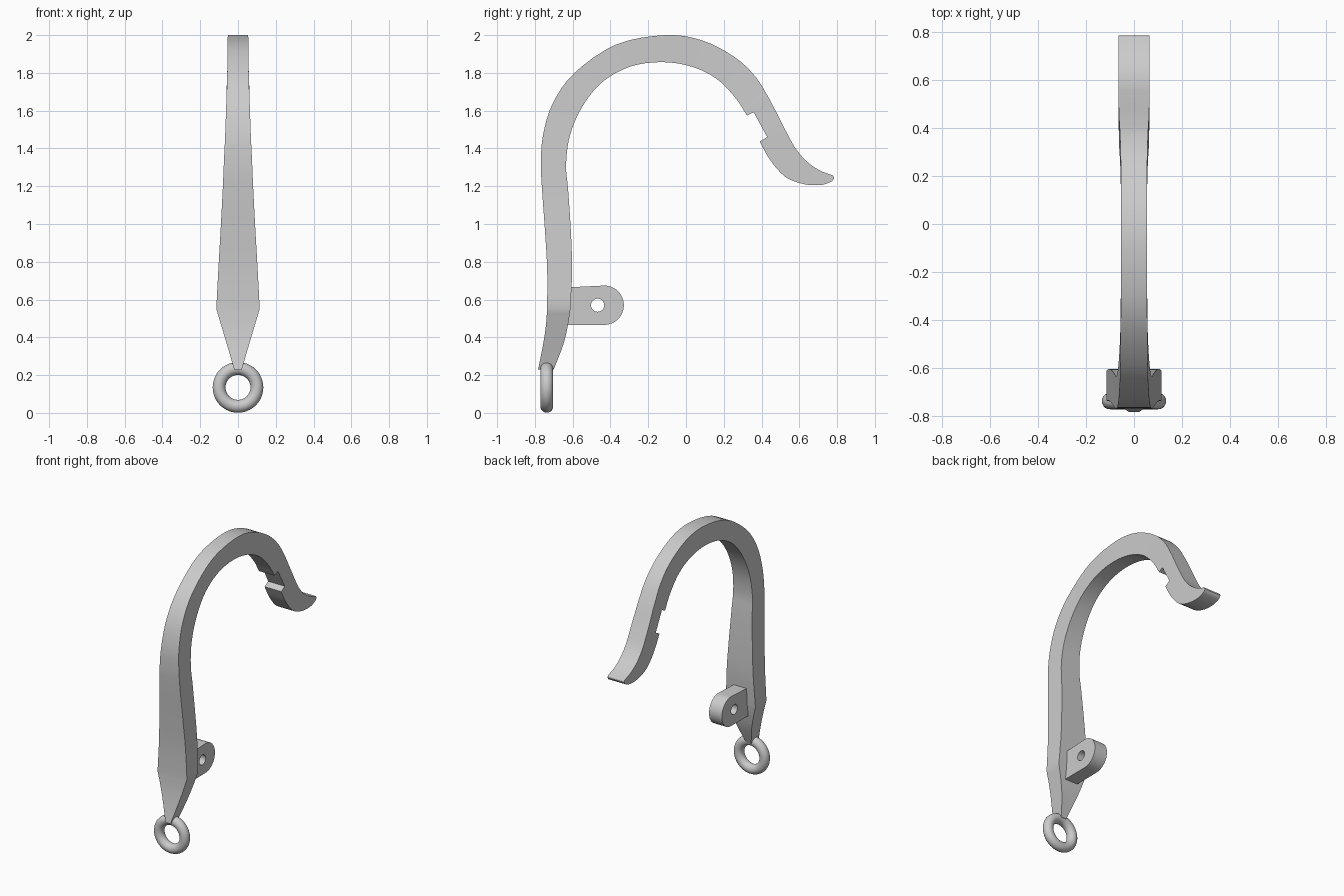
import bpy, bmesh, math
from mathutils import Vector

if "Cube" in bpy.data.objects:
    bpy.data.objects.remove(bpy.data.objects["Cube"])


def finish(obj, angle=30):
    bm = bmesh.new()
    bm.from_mesh(obj.data)
    bmesh.ops.remove_doubles(bm, verts=bm.verts, dist=1e-5)
    bmesh.ops.recalc_face_normals(bm, faces=bm.faces)
    bm.to_mesh(obj.data)
    bm.free()
    bpy.ops.object.select_all(action='DESELECT')
    obj.select_set(True)
    bpy.context.view_layer.objects.active = obj
    bpy.ops.object.shade_smooth_by_angle(angle=math.radians(angle))


def smooth(points, steps):
    """Catmull-Rom resampling with open ends."""
    p = [Vector(q) for q in points]
    p = [2 * p[0] - p[1]] + p + [2 * p[-1] - p[-2]]
    out = []
    for a, b, c, d in zip(p, p[1:], p[2:], p[3:]):
        for i in range(steps):
            t = i / steps
            out.append(0.5 * (2 * b + (c - a) * t + (2 * a - 5 * b + 4 * c - d) * t * t
                              + (3 * b - a - 3 * c + d) * t ** 3))
    return out + [p[-2]]


# Hook stations: outer y, outer z, inner y, inner z, half width
foot = [(-.783, .23, -.70, .23, .02), (-.757, .36, -.65, .36, .058),
        (-.742, .46, -.626, .46, .088), (-.735, .55, -.612, .55, .115)]
shank = [(-.735, .55, -.612, .55, .115), (-.735, .76, -.603, .76, .104),
         (-.747, .97, -.61, .97, .092), (-.762, 1.18, -.624, 1.18, .081),
         (-.768, 1.32, -.635, 1.315, .075), (-.757, 1.47, -.614, 1.47, .068),
         (-.705, 1.64, -.55, 1.62, .062), (-.59, 1.80, -.445, 1.75, .057),
         (-.37, 1.95, -.296, 1.833, .055), (-.11, 2.0, -.127, 1.857, .054),
         (.085, 1.972, .03, 1.833, .054), (.26, 1.882, .16, 1.77, .055),
         (.37, 1.777, .26, 1.67, .058), (.44, 1.665, .323, 1.574, .062)]
notch = [(.455, 1.637, .358, 1.592, .062), (.515, 1.518, .43, 1.46, .065)]
tip = [(.53, 1.49, .39, 1.437, .065), (.577, 1.405, .444, 1.341, .065),
       (.635, 1.335, .524, 1.251, .065), (.70, 1.288, .62, 1.212, .065),
       (.755, 1.265, .71, 1.206, .065), (.778, 1.257, .764, 1.222, .065),
       (.784, 1.243, .781, 1.236, .065)]


def as5(seg):
    """Smooth a station list through two vector tracks."""
    o = smooth([(s[0], s[1], s[4]) for s in seg], 4)
    n = smooth([(s[2], s[3], 0) for s in seg], 4)
    return list(zip(o, n))


stations = as5(foot) + as5(shank)[1:] + as5(notch) + as5(tip)
verts, faces = [], []
for o, n in stations:
    w = o.z
    verts += [(-w, o.x, o.y), (w, o.x, o.y), (w, n.x, n.y), (-w, n.x, n.y)]
for i in range(len(stations) - 1):
    a = 4 * i
    faces += [(a + k, a + (k + 1) % 4, a + 4 + (k + 1) % 4, a + 4 + k) for k in range(4)]
last = len(verts) - 4
faces += [(0, 1, 2, 3), (last, last + 1, last + 2, last + 3)]
me = bpy.data.meshes.new("hook_body")
me.from_pydata(verts, [], faces)
hook = bpy.data.objects.new("hook_body", me)
bpy.context.collection.objects.link(hook)
finish(hook, 25)

# Mounting lug: rounded tab with a pin hole, drawn as a filled curve
cu = bpy.data.curves.new("mounting_lug", 'CURVE')
cu.dimensions = '2D'
cu.fill_mode = 'BOTH'
cu.extrude = 0.05


def add_loop(pts):
    s = cu.splines.new('POLY')
    s.points.add(len(pts) - 1)
    for p, q in zip(s.points, pts):
        p.co = (q[0], q[1], 0, 1)
    s.use_cyclic_u = True


def arc(cy, cz, r, a0, a1, n):
    return [(cy + r * math.cos(a0 + (a1 - a0) * i / n),
             cz + r * math.sin(a0 + (a1 - a0) * i / n)) for i in range(n + 1)]


add_loop([(-.64, .664), (-.64, .465)] + arc(-.433, .57, .104, -math.pi / 2, math.pi / 2, 24))
add_loop(arc(-.468, .57, .035, 0, math.tau, 24)[:-1])
lug = bpy.data.objects.new("mounting_lug", cu)
bpy.context.collection.objects.link(lug)
lug.rotation_euler = (math.pi / 2, 0, math.pi / 2)
bpy.ops.object.select_all(action='DESELECT')
lug.select_set(True)
bpy.context.view_layer.objects.active = lug
bpy.ops.object.convert(target='MESH')
finish(bpy.context.view_layer.objects.active)

# Ring at the foot
bpy.ops.mesh.primitive_torus_add(major_segments=48, minor_segments=20, major_radius=.1,
                                 minor_radius=.034, location=(0, -.737, .135),
                                 rotation=(math.pi / 2, 0, 0))
ring = bpy.context.object
ring.name = "foot_ring"
finish(ring, 60)
